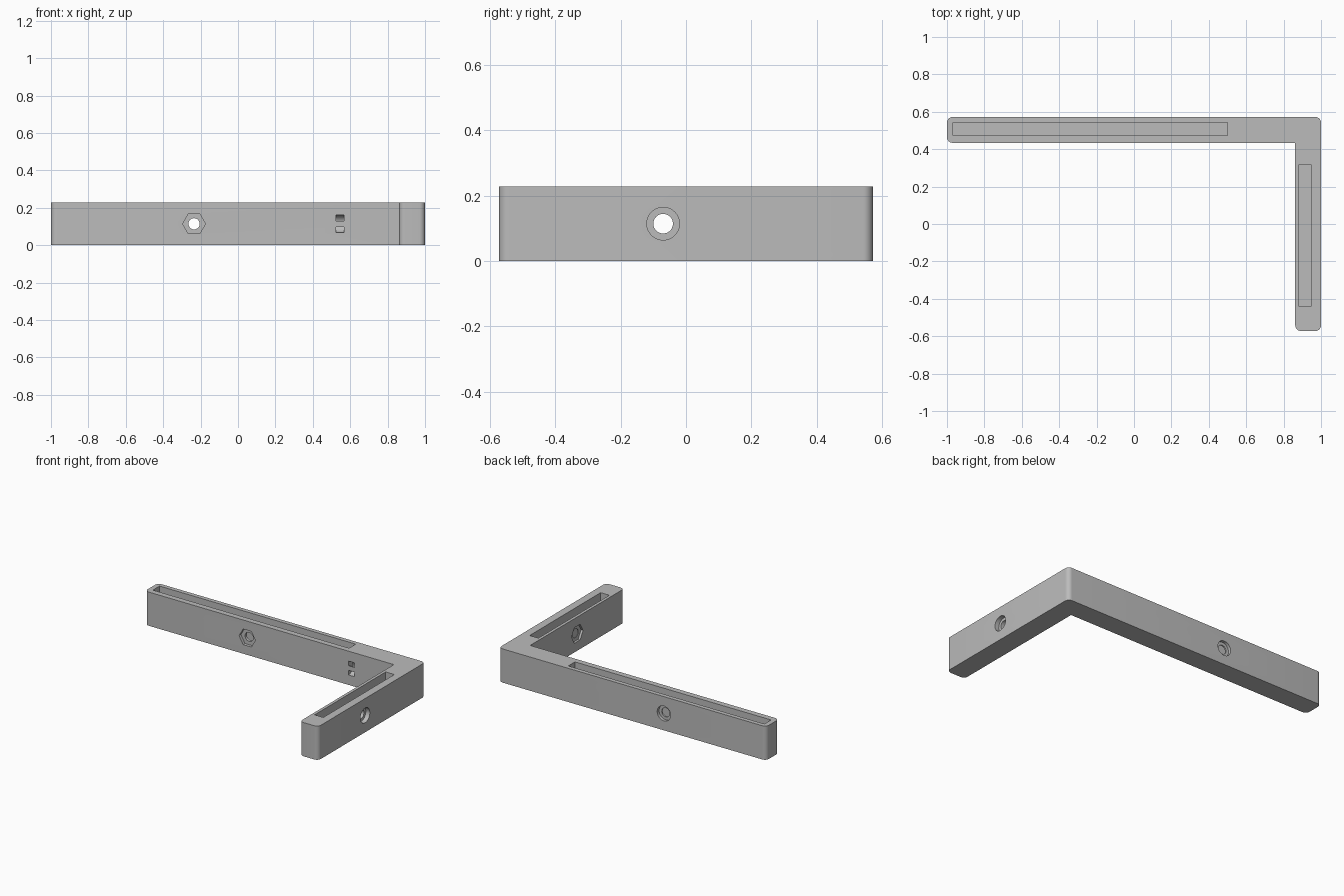
import bpy, bmesh, math
from mathutils import Matrix, Vector

if "Cube" in bpy.data.objects:
    bpy.data.objects.remove(bpy.data.objects["Cube"], do_unlink=True)

HEIGHT, MID = 0.228, 0.114
X0, X1, Y0, Y1 = -1.0, 1.0, -0.572, 0.572
ARM = 0.138
FILLET = 0.03

grey = bpy.data.materials.new("plain grey")
grey.use_nodes = True
COLOUR = (0.5, 0.5, 0.5, 1)
grey.diffuse_color = COLOUR
grey.node_tree.nodes["Principled BSDF"].inputs["Base Color"].default_value = COLOUR


def make(name, bm):
    bmesh.ops.recalc_face_normals(bm, faces=bm.faces)
    mesh = bpy.data.meshes.new(name)
    bm.to_mesh(mesh)
    bm.free()
    obj = bpy.data.objects.new(name, mesh)
    mesh.materials.append(grey)
    bpy.context.collection.objects.link(obj)
    return obj


def box(name, lo, hi):
    bm = bmesh.new()
    bmesh.ops.create_cube(bm, size=1)
    lo, hi = Vector(lo), Vector(hi)
    bmesh.ops.scale(bm, vec=hi - lo, verts=bm.verts)
    bmesh.ops.translate(bm, vec=(lo + hi) / 2, verts=bm.verts)
    return make(name, bm)


def prism(name, axis, centre, start, end, radius, sides):
    """Round or hexagonal rod along x or y, at height MID."""
    bm = bmesh.new()
    bmesh.ops.create_cone(bm, cap_ends=True, segments=sides, radius1=radius,
                          radius2=radius, depth=end - start)
    # A hexagon keeps its points to the sides
    spin = Matrix.Rotation(math.radians(90), 4, "Z") if sides == 6 else Matrix()
    middle = (start + end) / 2
    if axis == "y":
        turn = Matrix.Rotation(math.radians(90), 4, "X")
        place = Matrix.Translation((centre, middle, MID))
    else:
        turn = Matrix.Rotation(math.radians(90), 4, "Z") @ Matrix.Rotation(math.radians(90), 4, "X")
        place = Matrix.Translation((middle, centre, MID))
    bmesh.ops.transform(bm, matrix=place @ turn @ spin, verts=bm.verts)
    # Check the point direction of the hexagon
    return make(name, bm)


def tie_loop(name, x_lo, x_hi, y, inner, outer, steps=32):
    """Square-section ring around the x axis, half sunk in the wall."""
    bm = bmesh.new()
    rings = []
    for i in range(steps):
        a = math.tau * i / steps
        rings.append([bm.verts.new((x, y + r * math.cos(a), MID + r * math.sin(a)))
                      for x, r in ((x_lo, inner), (x_hi, inner), (x_hi, outer), (x_lo, outer))])
    for i, ring in enumerate(rings):
        after = rings[(i + 1) % steps]
        for k in range(4):
            n = (k + 1) % 4
            bm.faces.new((ring[k], ring[n], after[n], after[k]))
    return make(name, bm)


# L-shaped body with all outer upright edges rounded, inner corner sharp
bm = bmesh.new()
inner = (X1 - ARM, Y1 - ARM)
outline = [(X0, Y1), (X0, inner[1]), inner, (inner[0], Y0), (X1, Y0), (X1, Y1)]
base = bm.faces.new([bm.verts.new((x, y, 0)) for x, y in outline])
top = bmesh.ops.extrude_face_region(bm, geom=[base])["geom"]
bmesh.ops.translate(bm, vec=(0, 0, HEIGHT),
                    verts=[v for v in top if isinstance(v, bmesh.types.BMVert)])
upright = [e for e in bm.edges
           if abs(e.verts[0].co.z - e.verts[1].co.z) > 0.1
           and (e.verts[0].co.xy - Vector(inner)).length > 0.01]
bmesh.ops.bevel(bm, geom=upright, offset=FILLET, segments=8, profile=0.5, affect="EDGES")
body = make("corner_bracket", bm)

# Cutters: top slots, bolt holes, nut pockets, bolt head recesses, tie loop
LONG_X, SHORT_Y, FLOOR = -0.235, -0.07, 0.03
cutters = [
    box("long_slot_cutter", (-0.967, 0.472, FLOOR), (0.5, 0.543, 0.3)),
    box("short_slot_cutter", (0.882, -0.441, FLOOR), (0.947, 0.318, 0.3)),
    prism("long_bolt_cutter", "y", LONG_X, 0.4, 0.65, 0.03, 40),
    prism("short_bolt_cutter", "x", SHORT_Y, 0.8, 1.1, 0.03, 40),
    prism("long_nut_cutter", "y", LONG_X, 0.4, inner[1] + 0.02, 0.061, 6),
    prism("short_nut_cutter", "x", SHORT_Y, 0.8, inner[0] + 0.015, 0.061, 6),
    prism("long_head_cutter", "y", LONG_X, Y1 - 0.02, 0.65, 0.05, 40),
    prism("short_head_cutter", "x", SHORT_Y, X1 - 0.03, 1.1, 0.05, 40),
    tie_loop("tie_loop_cutter", 0.523, 0.567, inner[1], 0.016, 0.047),
]
for cutter in cutters:
    mod = body.modifiers.new(cutter.name, "BOOLEAN")
    mod.operation = "DIFFERENCE"
    mod.solver = "EXACT"
    mod.object = cutter
    cutter.hide_render = True

# Apply the cuts, then remove the cutters
bpy.context.view_layer.update()
cut = bpy.data.meshes.new_from_object(body.evaluated_get(bpy.context.evaluated_depsgraph_get()))
body.modifiers.clear()
body.data = cut
for cutter in cutters:
    bpy.data.objects.remove(cutter, do_unlink=True)
cut.materials.clear()
cut.materials.append(grey)
cut.polygons.foreach_set("material_index", [0] * len(cut.polygons))

bpy.ops.object.select_all(action="DESELECT")
body.select_set(True)
bpy.context.view_layer.objects.active = body
bpy.ops.object.shade_smooth_by_angle(angle=math.radians(30))
